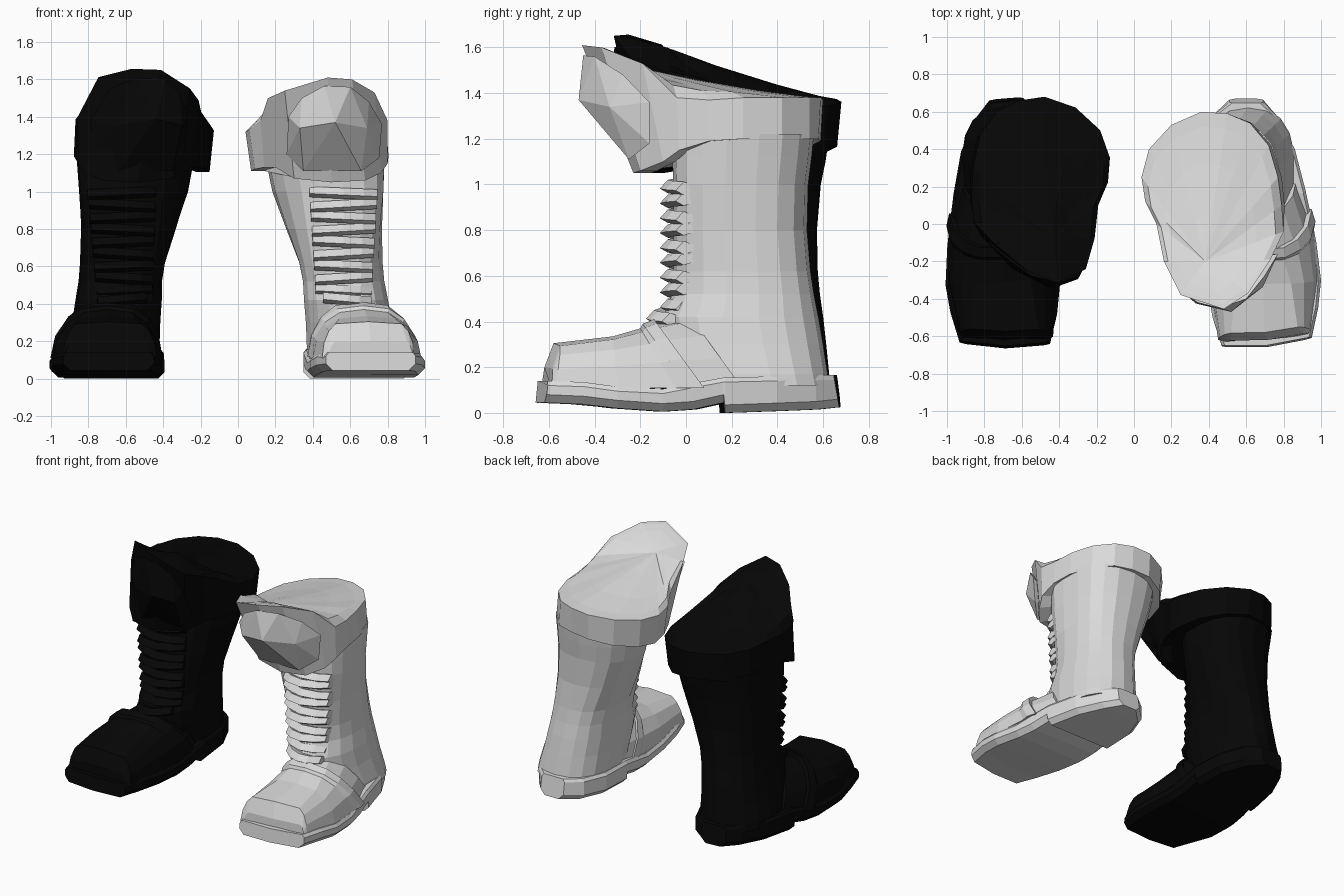
import bpy, bmesh, math
from mathutils import Vector


def material(name, rgb):
    m = bpy.data.materials.new(name)
    m.diffuse_color = (*rgb, 1)
    return m


GREY = material("light grey leather", (0.7, 0.7, 0.7))
BLACK = material("black leather", (0.002, 0.002, 0.002))


def right_pose(p):
    return Vector(p)


def left_pose(p):
    # mirrored boot, turned slightly, leaning back, with the tongue turned inward
    x, y, z = p
    if z > 1.45 and y < 0:
        z += 0.25 * max(0, x - 0.55) - 0.2 * max(0, 0.35 - x)
    if z > 1.1 and y < 0:
        x += 0.25 * y * min(1, max(0, (x - 0.1) / 0.35))
        y *= 0.9
    a = 0.08
    dx, dy = x - 0.6, y - 0.2
    x, y = 0.6 + dx + a * dy, 0.2 + dy - a * dx
    z += 0.1 * max(0, z - 1.2) - (0.06 * max(0, y - 0.2) if z > 1.1 else 0)
    return Vector((-(x + 0.045 + 0.03 * z), y + 0.045 * z, z))


def finish(name, bm, mat):
    bmesh.ops.recalc_face_normals(bm, faces=bm.faces)
    mesh = bpy.data.meshes.new(name)
    bm.to_mesh(mesh)
    bm.free()
    mesh.materials.append(mat)
    bpy.context.collection.objects.link(bpy.data.objects.new(name, mesh))


def loft(name, rings, pose, mat):
    bm = bmesh.new()
    vs = [[bm.verts.new(pose(p)) for p in r] for r in rings]
    n = len(vs[0])
    for a, b in zip(vs, vs[1:]):
        for i in range(n):
            j = (i + 1) % n
            bm.faces.new((a[i], a[j], b[j], b[i]))
    bm.faces.new(vs[0])
    bm.faces.new(vs[-1])
    finish(name, bm, mat)


def end_shape(x, y, z):
    # angled, receding toe edge and sloping heel edge
    if y < -0.4:
        return y + 0.2 * max(0, x - 0.72) + (0.1 * z if y < -0.63 else 0)
    return y - 0.17 * z if y > 0.6 else y


# Sole stations: y, left x, right x, bottom z, top z
SOLE = [(-0.663, .47, .95, .045, .14), (-0.5, .42, .985, .038, .135), (-0.3, .385, 1.0, .02, .115),
        (-0.1, .37, .975, .006, .105), (0.03, .36, .95, .015, .13), (0.165, .35, .92, .045, .155),
        (0.17, .35, .92, .0, .155), (0.4, .35, .86, .008, .16), (0.57, .41, .77, .015, .165),
        (0.675, .51, .69, .025, .165)]


def sole_ring(y, l, r, b, t):
    c = (l + r) / 2
    pts = [(c, b), (l + .035, b), (l, b + .035), (l, t - .02), (l + .015, t), (c, t),
           (r - .015, t), (r, t - .02), (r, b + .035), (r - .035, b)]
    return [(x, end_shape(x, y, z), z) for x, z in pts]


# Foot stations: top y, left x, right x, top z, backward slant, shoulder inset
FOOT = [(-0.62, .485, .935, .20, -.15, .03), (-0.58, .45, .945, .305, -.2, .07),
        (-0.32, .40, .98, .335, .1, .14), (-0.20, .385, .96, .37, .6, .16),
        (-0.19, .37, .97, .39, .73, .16), (-0.14, .37, .95, .41, .73, .15),
        (-0.135, .385, .925, .39, .73, .15), (0.02, .39, .87, .42, .73, .15)]


def foot_ring(y, l, r, t, slant, ins):
    h = t - .11
    c = (l + r) / 2
    half = [(l, .11), (l + ins * .14, .11 + h * .42), (l + ins * .5, .11 + h * .74), (l + ins, .11 + h * .94)]
    pts = half + [(c, t)] + [(l + r - x, z) for x, z in reversed(half)]
    return [(x, end_shape(x, y, z) + slant * (t - z), z) for x, z in pts]


# Leg rings: z, left x, right x, front y, back y
LEG = [(.12, .37, .86, -.02, .63), (.17, .365, .855, -.03, .62), (.30, .36, .825, -.08, .60),
       (.42, .35, .805, -.10, .58), (.52, .345, .785, -.06, .56), (.62, .325, .775, -.055, .545),
       (.80, .255, .765, -.055, .53), (1.0, .18, .765, -.055, .535), (1.12, .155, .77, -.06, .55),
       (1.22, .14, .775, -.06, .56)]


def leg_ring(z, l, r, f, b, n=18):
    cx, cy, rx, ry = (l + r) / 2, (f + b) / 2, (r - l) / 2, (b - f) / 2
    shift = .09 * min(1, max(0, (z - .6) / .4))
    pts = []
    for i in range(n):
        a = math.tau * (i + .5) / n
        c, s = math.cos(a), math.sin(a)
        x = cx + rx * math.copysign(abs(c) ** .84, c)
        y = cy + ry * math.copysign(abs(s) ** .84, s)
        pts.append((x + shift * max(0, -s), y, z))
    return pts


# Cuff edges, running from the back around the inner side and over the tongue
CUFF_TOP = [(.5, .59, 1.38), (.36, .6, 1.37), (.2, .53, 1.35), (.08, .4, 1.33), (.04, .25, 1.32),
            (.06, .12, 1.33), (.12, 0, 1.38), (.16, -.2, 1.5), (.25, -.38, 1.54), (.48, -.455, 1.61),
            (.61, -.37, 1.6), (.73, -.19, 1.53), (.8, -.04, 1.38), (.79, .1, 1.37), (.77, .25, 1.38),
            (.72, .42, 1.38), (.62, .54, 1.38)]
CUFF_LOW = [(.5, .58, 1.2), (.36, .59, 1.19), (.21, .525, 1.16), (.1, .39, 1.13), (.07, .25, 1.11),
            (.09, .12, 1.12), (.14, 0, 1.13), (.2, -.1, 1.13), (.3, -.19, 1.07), (.5, -.23, 1.05),
            (.68, -.2, 1.06), (.765, -.1, 1.1), (.8, -.03, 1.15), (.805, .1, 1.19), (.79, .25, 1.2),
            (.735, .42, 1.2), (.63, .54, 1.2)]


def fill_ring(hub, f, lift):
    # ring of the filled opening, climbing toward the hub
    out = []
    for p in CUFF_TOP:
        q = Vector(p).lerp(Vector(hub), f)
        z = p[2] + (hub[2] - p[2]) * f ** 1.35
        if p[2] < 1.45:
            z += lift * max(0, .45 - p[1])
        out.append((q.x, q.y, z))
    return out


# Tongue panel: rim points followed by the bulging ridge
PANEL = [(.27, -.37, 1.4), (.34, -.42, 1.5), (.46, -.45, 1.565), (.6, -.4, 1.56), (.7, -.275, 1.48),
         (.77, -.16, 1.36), (.755, -.16, 1.18), (.66, -.25, 1.11), (.35, -.25, 1.11),
         (.26, -.22, 1.2), (.33, -.425, 1.34), (.52, -.47, 1.37), (.69, -.335, 1.34)]


def lace_ring(z, t, tilt, cx, hw):
    x, y = cx + t * hw, -.08 + .07 * t * t
    zc = z + tilt * t
    return [(x, y - .035, zc - .008), (x, y, zc + .03), (x, y + .06, zc + .01),
            (x, y + .06, zc - .01), (x, y, zc - .028)]


def boot(side, pose, mat, hub):
    loft(side + "_sole", [sole_ring(*s) for s in SOLE], pose, mat)
    loft(side + "_foot", [foot_ring(*s) for s in FOOT], pose, mat)
    loft(side + "_leg", [leg_ring(*s) for s in LEG], pose, mat)
    # cuff with the filled opening
    inner = [(.47 + (x - .47) * .82, .2 + (y - .2) * .82, z) for x, y, z in CUFF_LOW]
    loft(side + "_cuff", [inner, CUFF_LOW, CUFF_TOP, fill_ring(hub, .1, .1), fill_ring(hub, .35, .1),
                          fill_ring(hub, .7, .05), fill_ring(hub, .98, 0)], pose, mat)
    # bulging panel on the tongue
    bm = bmesh.new()
    for p in PANEL:
        bm.verts.new(pose(p))
    bmesh.ops.convex_hull(bm, input=bm.verts)
    finish(side + "_tongue_panel", bm, mat)
    # laces
    for i in range(9):
        z = .47 + i * .065
        tilt = .01 if i % 2 else -.008
        loft(f"{side}_lace_{i + 1}", [lace_ring(z, t, tilt, .565, .15 + .004 * i)
                                      for t in (-1, -.6, 0, .6, 1)], pose, mat)
    # lowest lace, resting on the instep
    loft(side + "_instep_lace", [[(x, y - .06, z) for x, y, z in lace_ring(.42, t, -.012, .585, .13)]
                                 for t in (-1, -.5, 0, .5, 1)], pose, mat)


boot("right", right_pose, GREY, (.38, -.2, 1.51))
boot("left", left_pose, BLACK, (.40, -.18, 1.56))
